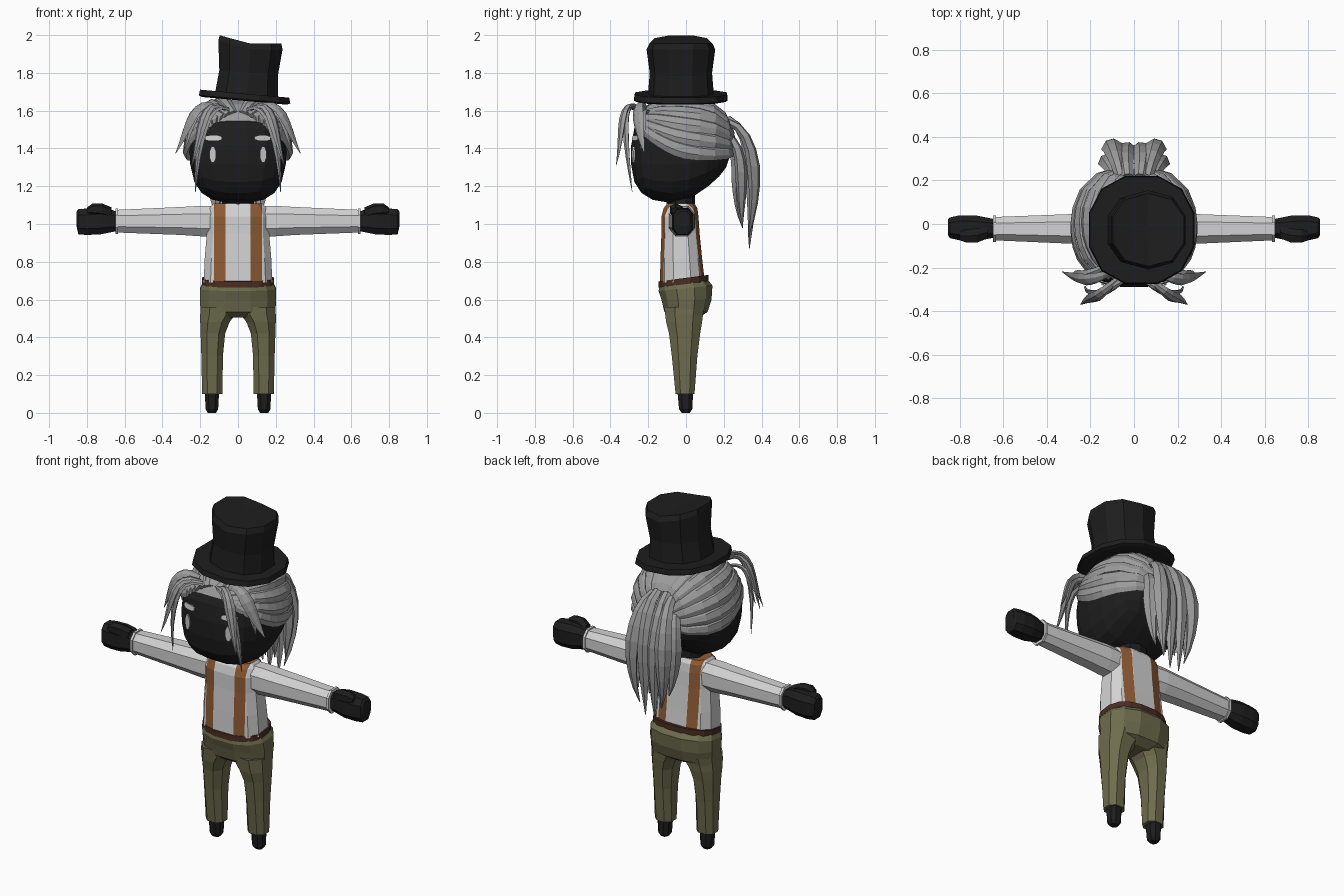
import bpy, bmesh, math
from mathutils import Vector
from mathutils.bvhtree import BVHTree
from mathutils.geometry import interpolate_bezier

if "Cube" in bpy.data.objects:
    bpy.data.objects.remove(bpy.data.objects["Cube"])


def material(name, *rgb):
    m = bpy.data.materials.new(name)
    m.diffuse_color = (*rgb, 1)
    m.use_nodes = True
    m.node_tree.nodes["Principled BSDF"].inputs["Base Color"].default_value = m.diffuse_color
    return m


BLACK = material("black", .013, .013, .013)
HAIR = material("grey hair", .33, .33, .33)
SHIRT = material("white shirt", .65, .65, .65)
STRAP = material("tan leather", .27, .105, .035)
BELT = material("dark leather", .07, .026, .015)
OLIVE = material("olive cloth", .155, .15, .075)
PALE = material("pale eyes", .6, .6, .6)


def finish(name, bm, *mats):
    bmesh.ops.recalc_face_normals(bm, faces=bm.faces)
    me = bpy.data.meshes.new(name)
    bm.to_mesh(me)
    bm.free()
    for m in mats:
        me.materials.append(m)
    ob = bpy.data.objects.new(name, me)
    bpy.context.collection.objects.link(ob)
    return ob


def add_loft(bm, rings, mirror=False):
    """Skin a list of closed rings, cap both ends, optionally mirrored in x."""
    for s in ((1, -1) if mirror else (1,)):
        vs = [[bm.verts.new((p[0] * s, p[1], p[2])) for p in r] for r in rings]
        for a, b in zip(vs, vs[1:]):
            for i in range(len(a)):
                j = (i + 1) % len(a)
                bm.faces.new((a[i], a[j], b[j], b[i]))
        bm.faces.new(vs[0])
        bm.faces.new(vs[-1])


def loft(name, rings, mat, mirror=False):
    bm = bmesh.new()
    add_loft(bm, rings, mirror)
    return finish(name, bm, mat)


def oval(n, e, a0, a1, b0, b1):
    """Superellipse points filling the box a0..a1 by b0..b1."""
    out = []
    for i in range(n):
        t = 2 * math.pi * (i + .5) / n
        c, s = math.cos(t), math.sin(t)
        c, s = (math.copysign(abs(v) ** (2 / e), v) for v in (c, s))
        k = 1 / math.cos(math.pi / n) ** (2 / e)   # flats reach the box
        out.append(((a0 + a1) / 2 + c * k * (a1 - a0) / 2, (b0 + b1) / 2 + s * k * (b1 - b0) / 2))
    return out


def zring(z, x0, x1, y0, y1, n=12, e=2.4, tilt=0):
    return [(x, y, z + tilt * y) for x, y in oval(n, e, x0, x1, y0, y1)]


def xring(x, y0, y1, z0, z1, n=8, e=2.4):
    return [(x, y, z) for y, z in oval(n, e, y0, y1, z0, z1)]


def blob_point(d, c, r, e):
    q = sum(abs(v) ** e for v in d) ** (-1 / e)
    return Vector(c[i] + d[i] * q * r[i] for i in range(3))


def blob(c, r, e, cuts):
    bm = bmesh.new()
    bmesh.ops.create_cube(bm, size=2)
    bmesh.ops.subdivide_edges(bm, edges=bm.edges[:], cuts=cuts, use_grid_fill=True)
    for v in bm.verts:
        v.co = blob_point(v.co, c, r, e)
    return bm


# Trousers, feet and belt
loft("trouser_seat", [zring(.505, -.11, .11, -.075, .07), zring(.535, -.198, .198, -.115, .115),
                      zring(.60, -.202, .202, -.13, .135), zring(.66, -.2, .2, -.145, .14, tilt=.1),
                      zring(.69, -.185, .185, -.14, .115, tilt=.13)], OLIVE)
loft("trouser_legs", [zring(z, *b, n=8) for z, *b in (
    (.10, .082, .19, -.055, .045), (.30, .08, .194, -.075, .06), (.42, .068, .198, -.09, .075),
    (.48, .045, .2, -.105, .085), (.52, .015, .2, -.11, .09), (.56, .01, .198, -.115, .1))], OLIVE, True)
loft("feet", [zring(z, *b, n=8) for z, *b in (
    (0, .117, .16, -.022, .02), (.02, .105, .172, -.037, .033), (.11, .1, .175, -.045, .038))], BLACK, True)
loft("belt", [zring(z, -.19, .19, -.145, .12, tilt=.13, n=16) for z in (.682, .715)], BELT)

# Shirt body, cut along the brace edges and coloured by x
bm = bmesh.new()
add_loft(bm, [zring(z, -w, w, y0, y1, n=12, e=2.8) for z, w, y0, y1 in (
    (.69, .182, -.138, .1), (.82, .176, -.135, .085), (.95, .165, -.13, .072),
    (1.04, .165, -.13, .066), (1.085, .15, -.118, .06), (1.108, .13, -.1, .045))])
for x in (-.127, -.067, .067, .127):
    bmesh.ops.bisect_plane(bm, geom=bm.verts[:] + bm.edges[:] + bm.faces[:],
                           plane_co=(x, 0, 0), plane_no=(1, 0, 0))
for f in bm.faces:
    f.material_index = int(.067 < abs(f.calc_center_median().x) < .127)
finish("shirt_with_braces", bm, SHIRT, STRAP)

# Sleeves, cuffs and hands
loft("sleeves", [xring(.125, -.09, .045, .935, 1.095), xring(.2, -.092, .048, .935, 1.096),
                 xring(.3, -.09, .045, .942, 1.09), xring(.64, -.075, .032, .955, 1.075)], SHIRT, True)
loft("cuffs", [xring(x, -.082, .039, .947, 1.082) for x in (.634, .648)], SHIRT, True)
loft("hands", [xring(x, *b, e=2.8) for x, *b in (
    (.63, -.06, .02, .965, 1.06), (.68, -.07, .03, .955, 1.08), (.73, -.078, .04, .945, 1.085),
    (.80, -.075, .04, .942, 1.082), (.845, -.065, .03, .945, 1.078), (.855, -.05, .02, .99, 1.065))],
    BLACK, True)
loft("thumbs", [xring(x, *b, n=6) for x, *b in (
    (.67, -.065, -.01, 1.03, 1.085), (.72, -.085, -.02, 1.045, 1.105),
    (.77, -.085, -.025, 1.05, 1.105), (.80, -.075, -.035, 1.055, 1.085))], BLACK, True)

# Neck and head; the jaw rises toward the back
loft("neck", [zring(z, -.085, .085, -.1, .045, n=10) for z in (1.09, 1.18)], BLACK)
bm = blob((0, -.03, 1.365), (.26, .262, .255), 2.9, 4)
for v in bm.verts:
    low = max(0, 1.4 - v.co.z)
    v.co.z += low * max(0, v.co.y + .02) * 1.9
    v.co.x *= 1 - low * .25
tree = BVHTree.FromBMesh(bm)
finish("head", bm, BLACK)


# Eyes and brows: thin plates laid on the face
def plate(name, pts):
    def hit(x, z):
        return tree.ray_cast(Vector((x, -1, z)), Vector((0, 1, 0)))[0].y
    loft(name, [[(x, hit(x, z) - d, z) for x, z in pts] for d in (0, .009)], PALE, True)


plate("eyes", oval(8, 2.2, .117, .15, 1.325, 1.41))
plate("brows", oval(8, 3, .088, .172, 1.441, 1.469))

# Hair: a cap cut along the hairline
C, R = (0, -.02, 1.385), (.268, .275, .275)
bm = blob(C, R, 2.5, 4)
cut = bmesh.ops.bisect_plane(bm, geom=bm.verts[:] + bm.edges[:] + bm.faces[:], clear_inner=True,
                             plane_co=(0, -.3, 1.56), plane_no=(0, .36, 1))
bmesh.ops.holes_fill(bm, edges=[e for e in bm.edges if e.is_boundary])
finish("hair_cap", bm, HAIR)


def strand(bm, pts, w, t, tip=.06):
    """Mirrored lens-shaped lock that follows pts and tapers to its tip."""
    rings, n = [], len(pts)
    for i, p in enumerate(pts):
        u = i / (n - 1)
        tan = (pts[min(i + 1, n - 1)] - pts[max(i - 1, 0)]).normalized()
        side = tan.cross(p - Vector((0, 0, 1.36))).normalized()
        out = side.cross(tan)
        k = max(tip, (.55 + .9 * u) if u < .5 else 1 - (1 - tip) * ((u - .5) * 2) ** 1.5)
        rings.append([p + side * a * w * k + out * b * t * k for a, b in
                      ((-1, 0), (-.4, 1), (.4, 1), (1, 0), (.4, -1), (-.4, -1))])
    add_loft(bm, rings, True)


# Locks swept over the cap from forehead to the tail
bm = bmesh.new()
for i in range(6):
    a = math.radians(22 + 14 * i)
    d0 = Vector((.12 + .1 * i, -.85, .8 - .05 * i))
    d1 = Vector((math.sin(a) * 1.7, -.1, math.cos(a) * 1.7 - .02 * i))
    d2 = Vector((.12 + .03 * i, 1, .45 - .09 * i))
    path = []
    for k in range(10):
        u = k / 9
        d = d0 * (1 - u) ** 2 + d1 * 2 * u * (1 - u) + d2 * u * u
        path.append(blob_point(d, C, R, 2.5))
    strand(bm, path, .052, .022, .5)
finish("swept_hair", bm, HAIR)


def locks(name, table):
    bm = bmesh.new()
    for w, t, *p in table:
        strand(bm, interpolate_bezier(*map(Vector, p), 9), w, t)
    finish(name, bm, HAIR)


# Fringe locks falling either side of the face
locks("fringe", (
    (.026, .012, (.05, -.26, 1.61), (.17, -.35, 1.67), (.22, -.32, 1.42), (.225, -.285, 1.17)),
    (.030, .014, (.07, -.25, 1.61), (.19, -.36, 1.69), (.19, -.33, 1.48), (.245, -.37, 1.31)),
    (.036, .015, (.10, -.22, 1.61), (.23, -.28, 1.70), (.26, -.25, 1.50), (.33, -.22, 1.375)),
    (.030, .014, (.14, -.20, 1.59), (.25, -.26, 1.62), (.25, -.22, 1.50), (.285, -.24, 1.39))))

# Hanging tail of hair
locks("hair_tail", (
    (.050, .030, (.03, .22, 1.56), (.05, .38, 1.48), (.03, .35, 1.15), (.03, .335, .87)),
    (.050, .030, (.06, .22, 1.54), (.10, .39, 1.50), (.13, .38, 1.15), (.07, .33, .93)),
    (.046, .028, (.08, .21, 1.47), (.14, .33, 1.42), (.13, .28, 1.15), (.10, .30, 1.0)),
    (.050, .028, (.03, .22, 1.45), (.05, .30, 1.35), (.06, .25, 1.15), (.03, .30, .98))))


# Top hat, leaning to one side, with a folded crown top
def hat_ring(z, cx, rx, ry, n=10):
    return [(x, y, z - .09 * (x - cx)) for x, y in oval(n, 2.3, cx - rx, cx + rx, -.027 - ry, -.027 + ry)]


def top_ring(cx, rx, ry, drop):
    return [(x, y, 1.955 + .28 * max(0, .06 - x) - drop) for x, y, z in hat_ring(0, cx, rx, ry)]


loft("hat_brim", [hat_ring(1.652, .033, .225, .235, 12), hat_ring(1.66, .035, .242, .248, 12),
                  hat_ring(1.69, .035, .236, .243, 12)], BLACK)
loft("hat_crown", [hat_ring(1.67, .045, .168, .168), hat_ring(1.80, .056, .155, .158),
                   top_ring(.066, .17, .174, .03), top_ring(.066, .163, .16, 0),
                   top_ring(.062, .02, .02, 0)], BLACK)
